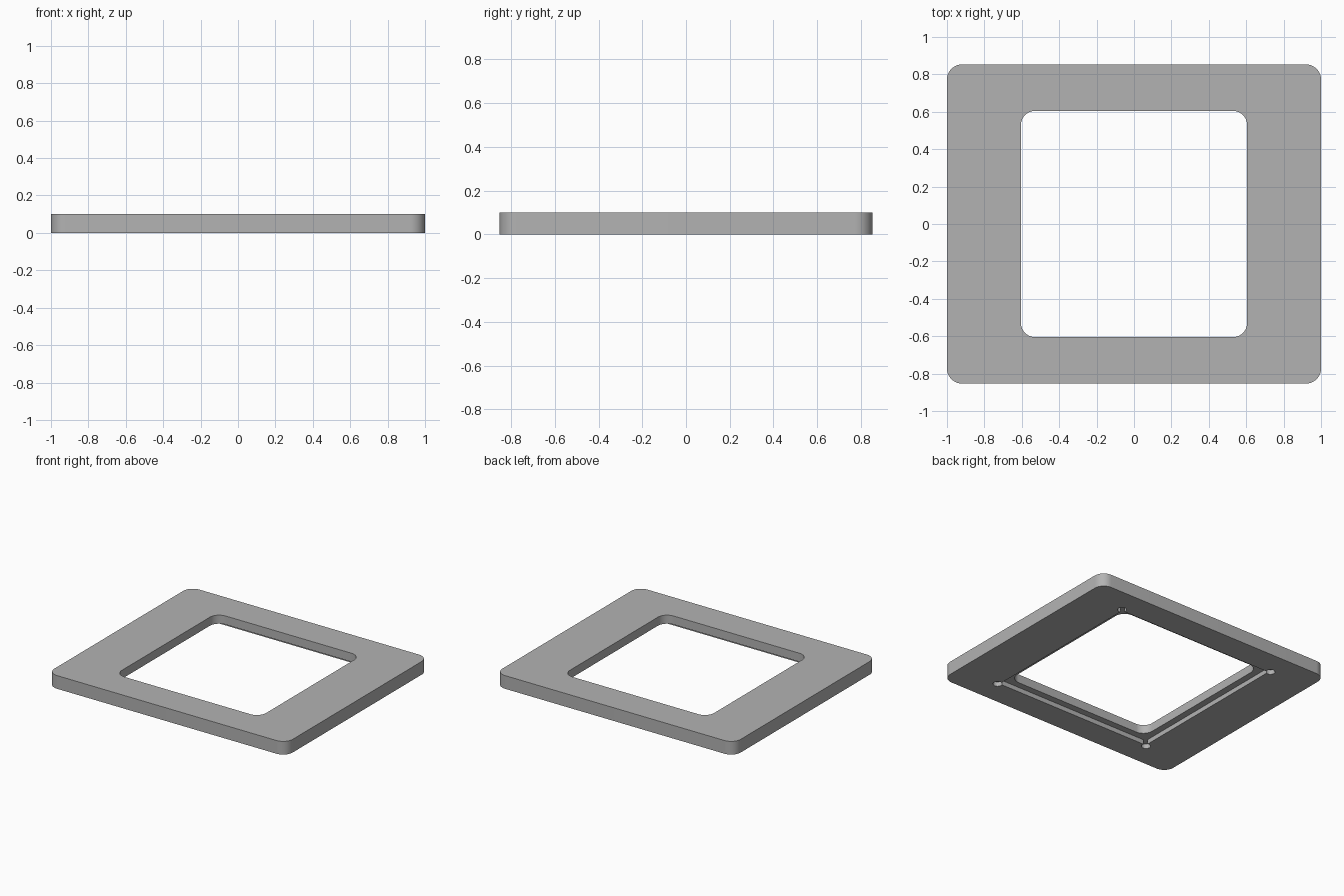
import bpy, bmesh
from math import cos, sin, radians

cube = bpy.data.objects.get("Cube")
if cube:
    bpy.data.objects.remove(cube, do_unlink=True)

HEIGHT = 0.1
RECESS_DEPTH = 0.035

grey = bpy.data.materials.new("plain grey")
grey.use_nodes = True
grey.diffuse_color = (0.45, 0.45, 0.45, 1)
grey.node_tree.nodes["Principled BSDF"].inputs["Base Color"].default_value = grey.diffuse_color


def corner_profile(cx, cy, radius, start=0, steps=12):
    """Rectangle outline with an arc at each corner; a negative start widens the arc to a relief."""
    points = []
    for quarter, (sx, sy) in enumerate([(1, 1), (-1, 1), (-1, -1), (1, -1)]):
        for i in range(steps + 1):
            a = radians(90 * quarter + start + (90 - 2 * start) * i / steps)
            points.append((sx * cx + radius * cos(a), sy * cy + radius * sin(a)))
    return points


def prism(name, points, bottom, top):
    bm = bmesh.new()
    face = bm.faces.new([bm.verts.new((x, y, bottom)) for x, y in points])
    extruded = bmesh.ops.extrude_face_region(bm, geom=[face])
    verts = [v for v in extruded["geom"] if isinstance(v, bmesh.types.BMVert)]
    bmesh.ops.translate(bm, verts=verts, vec=(0, 0, top - bottom))
    bmesh.ops.recalc_face_normals(bm, faces=bm.faces)
    mesh = bpy.data.meshes.new(name)
    bm.to_mesh(mesh)
    bm.free()
    mesh.materials.append(grey)
    obj = bpy.data.objects.new(name, mesh)
    bpy.context.collection.objects.link(obj)
    return obj


# Flat frame body with rounded corners
frame = prism("frame", corner_profile(0.92, 0.773, 0.08), 0, HEIGHT)

# Cutters: the opening, and the underside recess with round corner reliefs
opening = prism("opening_cutter", corner_profile(0.527, 0.527, 0.078), -0.1, HEIGHT + 0.1)
recess = prism("recess_cutter", corner_profile(0.665, 0.665, 0.032, -108, 24), -0.1, RECESS_DEPTH)

bpy.ops.object.select_all(action="DESELECT")
frame.select_set(True)
bpy.context.view_layer.objects.active = frame
for cutter in (opening, recess):
    cut = frame.modifiers.new(cutter.name, "BOOLEAN")
    cut.operation = "DIFFERENCE"
    cut.solver = "EXACT"
    cut.object = cutter
    cutter.hide_render = True
    bpy.ops.object.modifier_apply(modifier=cut.name)
    bpy.data.objects.remove(cutter, do_unlink=True)

bpy.ops.object.shade_smooth_by_angle(angle=radians(35))
